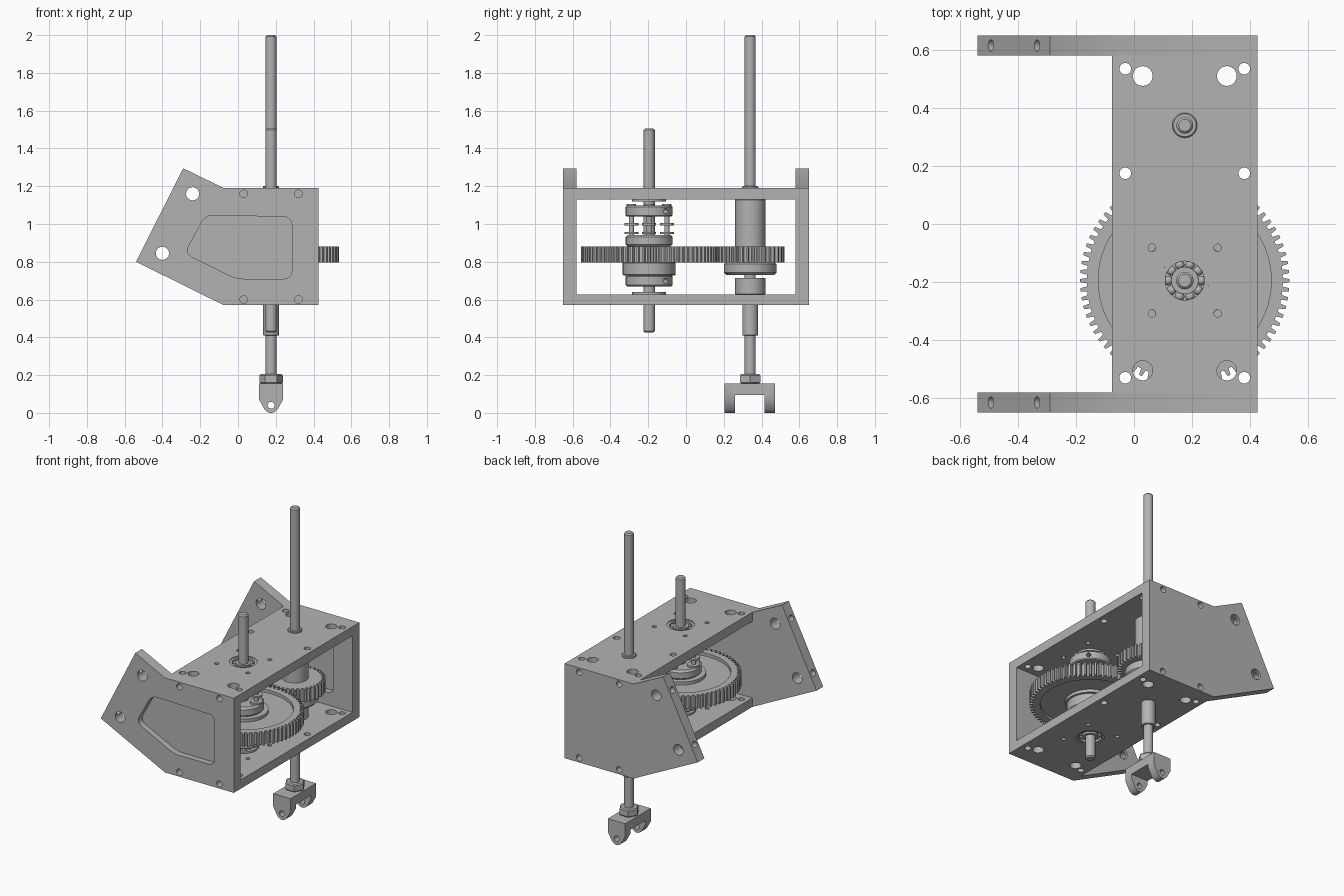
import bpy, bmesh, math
from mathutils import Vector, Matrix

if "Cube" in bpy.data.objects:
    bpy.data.objects.remove(bpy.data.objects["Cube"])

GREY = bpy.data.materials.new("machined_grey")
GREY.use_nodes = True
TONE = (0.45, 0.45, 0.45, 1)
GREY.diffuse_color = TONE
GREY.node_tree.nodes["Principled BSDF"].inputs["Base Color"].default_value = TONE

CX, DRIVE_Y, ROD_Y = 0.175, -0.195, 0.34
FRONT, BACK, WALL = -0.65, 0.65, 0.07
LEFT, RIGHT = -0.075, 0.425


def finish(bm, name):
    bmesh.ops.recalc_face_normals(bm, faces=bm.faces)
    mesh = bpy.data.meshes.new(name)
    bm.to_mesh(mesh)
    bm.free()
    mesh.materials.append(GREY)
    obj = bpy.data.objects.new(name, mesh)
    bpy.context.collection.objects.link(obj)
    smooth(mesh)
    return obj


def smooth(mesh):
    mesh.polygons.foreach_set("use_smooth", [True] * len(mesh.polygons))
    mesh.set_sharp_from_angle(angle=math.radians(32))


def cut(obj, cutters):
    """Subtract each cutter, then bake the result."""
    for c in cutters:
        c.hide_render = True
        mod = obj.modifiers.new("cut", 'BOOLEAN')
        mod.operation, mod.solver, mod.object = 'DIFFERENCE', 'EXACT', c
    bpy.context.view_layer.update()
    deps = bpy.context.evaluated_depsgraph_get()
    baked = bpy.data.meshes.new_from_object(obj.evaluated_get(deps))
    obj.modifiers.clear()
    obj.data = baked
    smooth(baked)
    for c in cutters:
        bpy.data.objects.remove(c)
    return obj


def prism(name, outline, low, high, axis='Z', round_by=0):
    """Extrude a 2D outline along z, or an x-z outline along y."""
    bm = bmesh.new()
    place = (lambda a, b, d: (a, b, d)) if axis == 'Z' else (lambda a, b, d: (a, d, b))
    face = bm.faces.new([bm.verts.new(place(a, b, low)) for a, b in outline])
    step = Vector(place(0, 0, high - low))
    new = bmesh.ops.extrude_face_region(bm, geom=[face], use_keep_orig=True)["geom"]
    bmesh.ops.translate(bm, verts=[v for v in new if isinstance(v, bmesh.types.BMVert)], vec=step)
    if round_by:
        sides = [e for e in bm.edges
                 if abs((e.verts[0].co - e.verts[1].co).normalized().dot(step.normalized())) > 0.9]
        bmesh.ops.bevel(bm, geom=sides, offset=round_by, segments=5, profile=0.5, affect='EDGES')
    return finish(bm, name)


def box(name, x, y, z):
    return prism(name, [(x[0], y[0]), (x[1], y[0]), (x[1], y[1]), (x[0], y[1])], *z)


def rod(name, centre, r, length, axis=(0, 0, 1), sides=24):
    bm = bmesh.new()
    turn = Vector(axis).to_track_quat('Z', 'Y').to_matrix().to_4x4()
    bmesh.ops.create_cone(bm, cap_ends=True, segments=sides, radius1=r, radius2=r,
                          depth=length, matrix=Matrix.Translation(centre) @ turn)
    return finish(bm, name)


def lathe(name, y, profile, steps=40):
    """Spin (radius, z) points about a vertical axis; off-axis profiles make rings."""
    bm = bmesh.new()
    vs = [bm.verts.new((CX + r, y, z)) for r, z in profile]
    pairs = list(zip(vs, vs[1:]))
    if profile[0][0] > 0:
        pairs.append((vs[-1], vs[0]))
    es = [bm.edges.new(p) for p in pairs]
    bmesh.ops.spin(bm, geom=vs + es, cent=(CX, y, 0), axis=(0, 0, 1),
                   angle=math.tau, steps=steps, use_merge=True)
    bmesh.ops.remove_doubles(bm, verts=bm.verts, dist=1e-5)
    return finish(bm, name)


def disc(name, y, r, low, high, edge=0.006):
    return lathe(name, y, [(0, low), (r - edge, low), (r, low + edge),
                           (r, high - edge), (r - edge, high), (0, high)])


def gear(name, y, teeth, root, tip, low, high, phase=0):
    pts = []
    for i in range(teeth):
        for f, r in ((-0.30, root), (-0.17, tip), (0.17, tip), (0.30, root)):
            a = math.tau * (i + f + phase) / teeth
            pts.append((CX + r * math.cos(a), y + r * math.sin(a)))
    return prism(name, pts, low, high)


# Side plates: angled flange, outer pocket, screw holes and flange fixings
plate = [(RIGHT, 0.57), (RIGHT, 1.19), (LEFT, 1.19), (-0.29, 1.295), (-0.54, 0.80), (LEFT, 0.57)]
pocket = [(-0.282, 0.845), (-0.172, 1.047), (0.285, 1.037), (0.285, 0.71), (-0.01, 0.71)]
inward = Vector((0.893, 0, -0.45))
for name, y in (("front_plate", FRONT), ("back_plate", BACK - WALL)):
    mid = y + WALL / 2
    cutters = [prism("pocket_cutter", pocket, y - 0.02, y + 0.04, 'Y', 0.04)]
    for x in (0.03, 0.32):
        for z in (0.6, 1.16):
            cutters.append(rod("screw_cutter", (x, mid, z), 0.02, 0.2, (0, 1, 0)))
    for x, z in ((-0.24, 1.16), (-0.4, 0.845)):
        cutters.append(rod("cross_cutter", (x, mid, z), 0.035, 0.2, (0, 1, 0)))
        cutters.append(rod("edge_cutter", Vector((x, mid, z)) - inward * 0.08, 0.02, 0.16, inward))
    cut(prism(name, plate, y, y + WALL, 'Y'), cutters)

# Top and bottom plates with matching drill pattern
for name, low, high in (("bottom_plate", 0.57, 0.628), ("top_plate", 1.13, 1.19)):
    z = (low + high) / 2
    spots = [(x, y, 0.02) for x in (-0.03, 0.38) for y in (-0.53, 0.175, 0.535)]
    spots += [(x, y, 0.034) for x in (0.03, 0.32) for y in (-0.505, 0.51)]
    spots += [(CX + i, DRIVE_Y + j, 0.013) for i in (-0.113, 0.113) for j in (-0.113, 0.113)]
    spots += [(CX, DRIVE_Y, 0.083)]
    cut(box(name, (LEFT, RIGHT), (FRONT + WALL, BACK - WALL), (low, high)),
        [rod("drill_cutter", (x, y, z), r, 0.2, sides=32) for x, y, r in spots])

# Ball bearings in both plates, with their inner flanges
for side, low, high, flange in (("bottom", 0.575, 0.625, 0.628), ("top", 1.135, 1.185, 1.118)):
    lathe(side + "_bearing_outer_race", DRIVE_Y, [(0.067, low), (0.083, low), (0.083, high), (0.067, high)])
    lathe(side + "_bearing_inner_race", DRIVE_Y, [(0.029, low), (0.047, low), (0.047, high), (0.029, high)])
    lathe(side + "_bearing_flange", DRIVE_Y,
          [(0.067, flange), (0.09, flange), (0.09, flange + 0.012), (0.067, flange + 0.012)])
    bm = bmesh.new()
    for i in range(10):
        a = math.tau * i / 10
        spot = (CX + 0.057 * math.cos(a), DRIVE_Y + 0.057 * math.sin(a), (low + high) / 2)
        bmesh.ops.create_uvsphere(bm, u_segments=16, v_segments=10, radius=0.0165,
                                  matrix=Matrix.Translation(spot))
    finish(bm, side + "_bearing_balls")

# Drive shaft with large gear, hubs and clamp collars
disc("drive_shaft", DRIVE_Y, 0.03, 0.425, 1.505, 0.008)
big = gear("large_gear", DRIVE_Y, 72, 0.338, 0.361, 0.797, 0.882)
cut(big, [lathe("web_cutter", DRIVE_Y, [(0.15, a), (0.298, a), (0.298, b), (0.15, b)], 64)
          for a, b in ((0.7, 0.817), (0.862, 0.95))])
disc("large_gear_hub", DRIVE_Y, 0.14, 0.727, 0.80)
disc("spring_seat", DRIVE_Y, 0.124, 0.88, 0.943, 0.012)
for name, low, high in (("lower_collar", 0.67, 0.728), ("upper_collar", 1.04, 1.097)):
    hole = rod("set_screw_cutter", (CX + 0.085, DRIVE_Y + 0.085, (low + high) / 2), 0.014, 0.1, (1, 1, 0))
    cut(disc(name, DRIVE_Y, 0.124, low, high), [hole])

# Four pins with washers joining the collar to the gear
for i in range(4):
    a = math.tau * i / 4
    x, y = CX + 0.094 * math.cos(a), DRIVE_Y + 0.094 * math.sin(a)
    for part, r, low, high in (("pin", 0.013, 0.93, 1.06), ("pin_head", 0.025, 1.095, 1.107),
                               ("upper_washer", 0.037, 0.992, 1.004), ("lower_washer", 0.037, 0.946, 0.958)):
        rod(f"{part}_{i + 1}", (x, y, (low + high) / 2), r, high - low)

# Output rod with pinion, sleeves and bushings
disc("output_rod", ROD_Y, 0.029, 0.15, 2.0, 0.008)
gear("pinion", ROD_Y, 36, 0.16, 0.182, 0.797, 0.882, 0.5)
disc("pinion_hub", ROD_Y, 0.139, 0.73, 0.80, 0.012)
disc("upper_sleeve", ROD_Y, 0.08, 0.88, 1.13, 0.002)
disc("lower_sleeve", ROD_Y, 0.08, 0.628, 0.715, 0.002)
disc("top_bushing", ROD_Y, 0.043, 1.15, 1.2, 0.004)
disc("bottom_bushing", ROD_Y, 0.042, 0.41, 0.6, 0.002)

# Lock nut and forked end
lathe("lock_nut", ROD_Y, [(0, 0.155), (0.055, 0.155), (0.062, 0.162),
                          (0.062, 0.198), (0.055, 0.205), (0, 0.205)], 6)
half = [(0.063, 0.155), (0.063, 0.07), (0.036, 0.02), (0.02, 0.005), (0.007, 0)]
outline = [(CX + x, z) for x, z in half] + [(CX - x, z) for x, z in reversed(half)]
cut(prism("fork_end", outline, 0.205, 0.47, 'Y'),
    [box("slot_cutter", (0, 0.4), (0.26, 0.415), (-0.1, 0.096)),
     rod("pin_hole_cutter", (CX, ROD_Y, 0.04), 0.018, 0.5, (0, 1, 0))])
